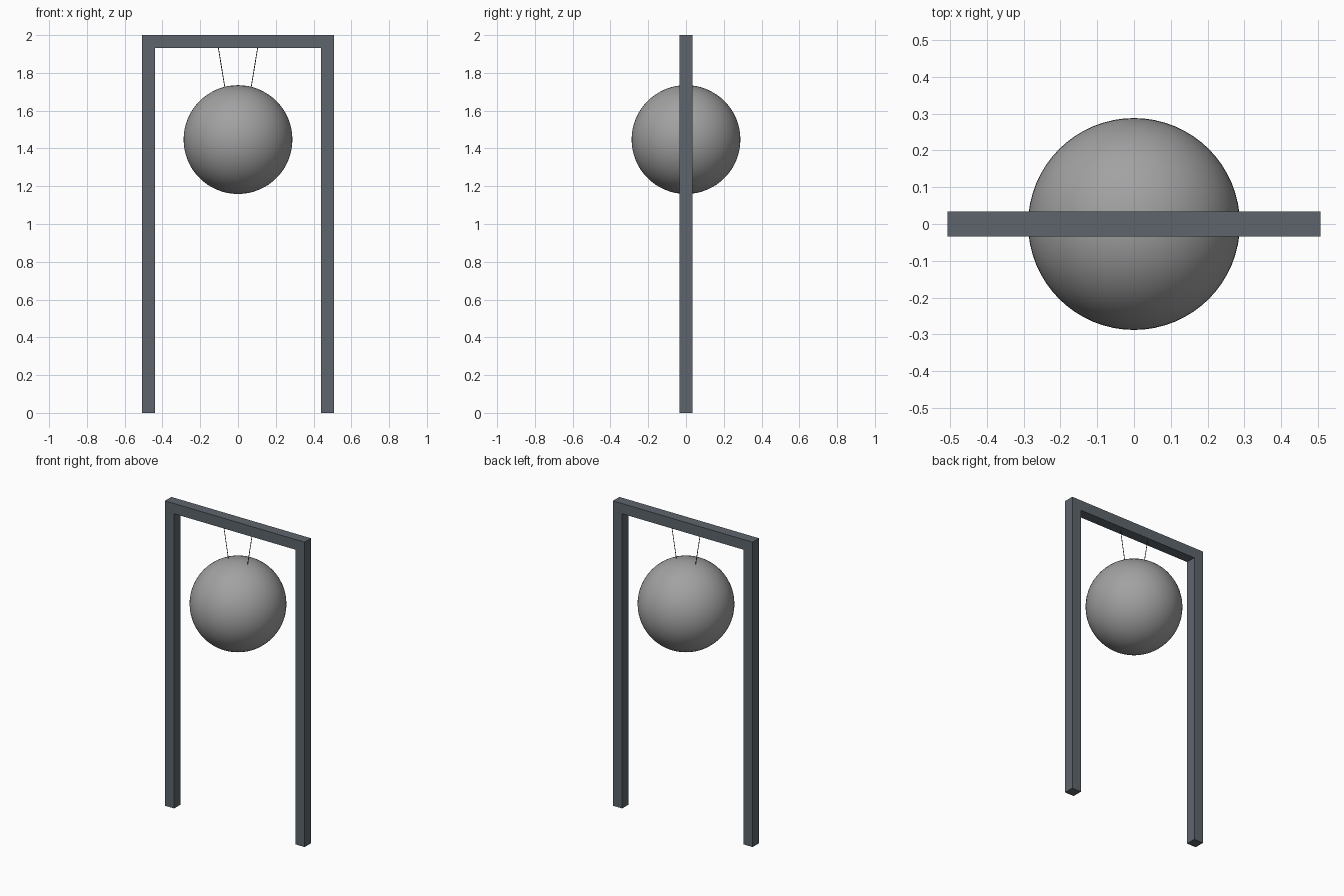
import bpy
from mathutils import Vector

if "Cube" in bpy.data.objects:
    bpy.data.objects.remove(bpy.data.objects["Cube"], do_unlink=True)


def material(name, rgb):
    mat = bpy.data.materials.new(name)
    mat.use_nodes = True
    colour = (*rgb, 1.0)
    mat.diffuse_color = colour
    mat.node_tree.nodes["Principled BSDF"].inputs["Base Color"].default_value = colour
    return mat


steel = material("slate steel", (0.11, 0.13, 0.15))
grey = material("mid grey", (0.36, 0.36, 0.36))
wire = material("dark wire", (0.05, 0.05, 0.05))

HEIGHT, HALF_WIDTH, BAR = 2.0, 0.507, 0.067
BALL_Z, BALL_R = 1.447, 0.288
CLEAR = HEIGHT - BAR


def finish(name, mat):
    obj = bpy.context.object
    obj.name = name
    obj.data.materials.append(mat)
    return obj


def box(name, location, size):
    bpy.ops.mesh.primitive_cube_add(size=1, location=location)
    obj = finish(name, steel)
    obj.scale = size
    bpy.ops.object.transform_apply(location=False, rotation=False, scale=True)


def rod(name, start, end, radius):
    start, end = Vector(start), Vector(end)
    axis = end - start
    bpy.ops.mesh.primitive_cylinder_add(
        vertices=12, radius=radius, depth=axis.length, location=(start + end) / 2,
        rotation=axis.to_track_quat("Z", "Y").to_euler())
    finish(name, wire)
    bpy.ops.object.shade_smooth_by_angle()


# Gantry: crossbeam resting on two posts
box("crossbeam", (0, 0, HEIGHT - BAR / 2), (2 * HALF_WIDTH, BAR, BAR))
for side, sign in (("left", 1), ("right", -1)):
    box(side + "_post", (sign * (HALF_WIDTH - BAR / 2), 0, CLEAR / 2), (BAR, BAR, CLEAR))
    # Suspension wire from beam to ball
    rod(side + "_wire", (sign * 0.105, 0, CLEAR + 0.005), (sign * 0.069, 0, 1.72), 0.002)

# Hanging ball
bpy.ops.mesh.primitive_uv_sphere_add(segments=64, ring_count=32, radius=BALL_R,
                                     location=(0, 0, BALL_Z))
finish("hanging_ball", grey)
bpy.ops.object.shade_smooth()
